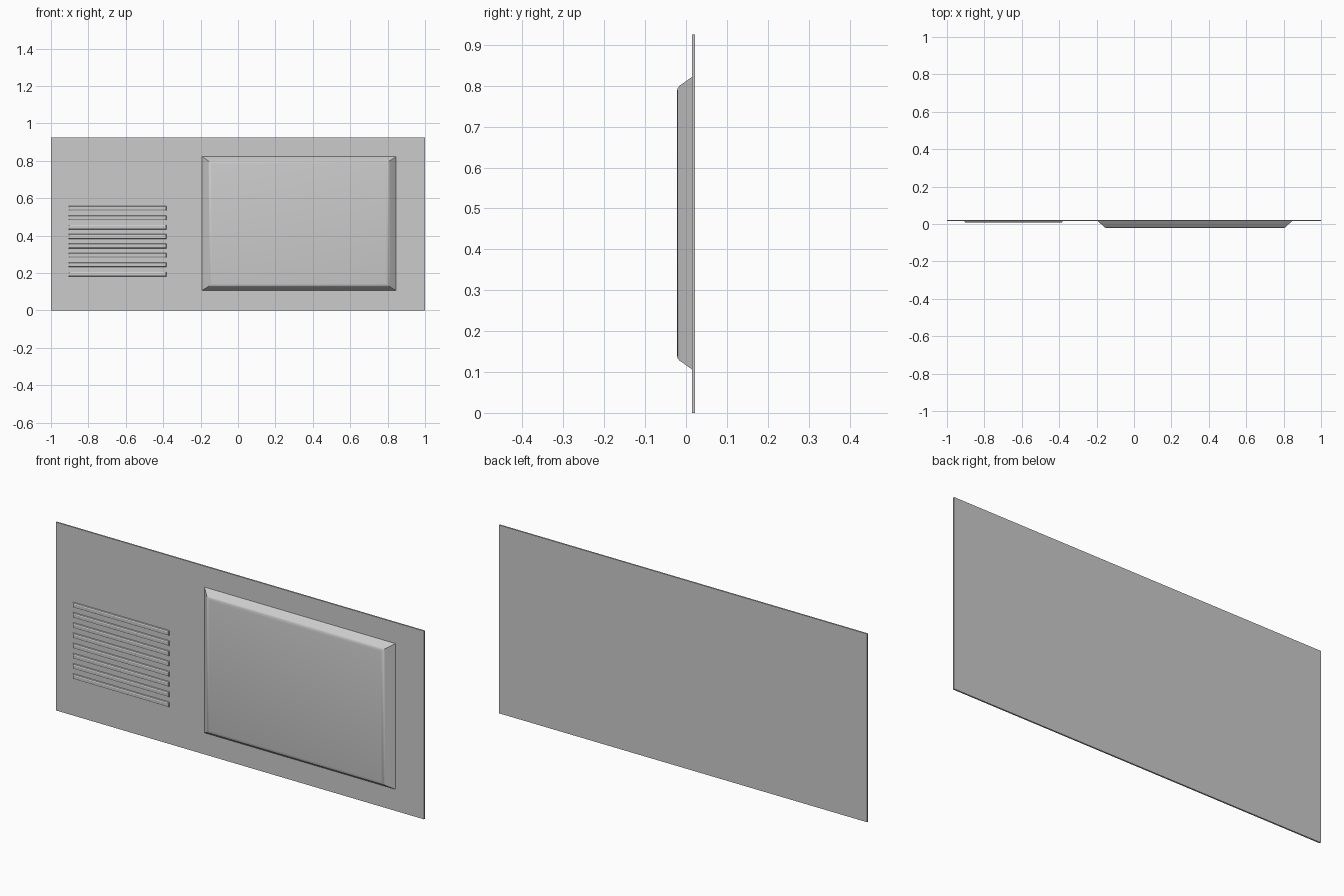
import bpy, bmesh, math

if "Cube" in bpy.data.objects:
    bpy.data.objects.remove(bpy.data.objects["Cube"])

PLATE_FRONT = 0.015
PLATE_BACK = 0.0225


def lofted_panel(name, x0, x1, z0, z1, levels, smooth=False):
    """Stack rectangles, each level = (y, x inset, z inset), back to front."""
    bm = bmesh.new()
    rings = []
    for y, ix, iz in levels:
        corners = [(x0 + ix, z0 + iz), (x1 - ix, z0 + iz),
                   (x1 - ix, z1 - iz), (x0 + ix, z1 - iz)]
        rings.append([bm.verts.new((x, y, z)) for x, z in corners])
    bm.faces.new(rings[0])
    bm.faces.new(rings[-1])
    for a, b in zip(rings, rings[1:]):
        for i in range(4):
            j = (i + 1) % 4
            bm.faces.new((a[i], a[j], b[j], b[i]))
    bmesh.ops.recalc_face_normals(bm, faces=bm.faces)
    mesh = bpy.data.meshes.new(name)
    bm.to_mesh(mesh)
    bm.free()
    obj = bpy.data.objects.new(name, mesh)
    bpy.context.collection.objects.link(obj)
    if smooth:
        bpy.ops.object.select_all(action='DESELECT')
        obj.select_set(True)
        bpy.context.view_layer.objects.active = obj
        bpy.ops.object.shade_smooth_by_angle(angle=math.radians(40))
    return obj


# Thin backing plate
lofted_panel("back_plate", -1, 1, 0, 0.925,
             [(PLATE_BACK, 0, 0), (PLATE_FRONT, 0, 0)])

# Large raised field with sloped sides and a softened front edge
lofted_panel("raised_panel", -0.193, 0.845, 0.106, 0.822,
             [(PLATE_FRONT, 0, 0), (-0.016, 0.034, 0.022),
              (-0.0205, 0.041, 0.028), (-0.0225, 0.053, 0.038)], smooth=True)

# Row of eight vent slats
for i in range(8):
    z = 0.194 + i * 0.0502
    lofted_panel(f"vent_slat_{i + 1}", -0.907, -0.382, z - 0.0125, z + 0.0125,
                 [(PLATE_FRONT, 0, 0), (0.010, 0.002, 0.002),
                  (0.0075, 0.006, 0.006)])
